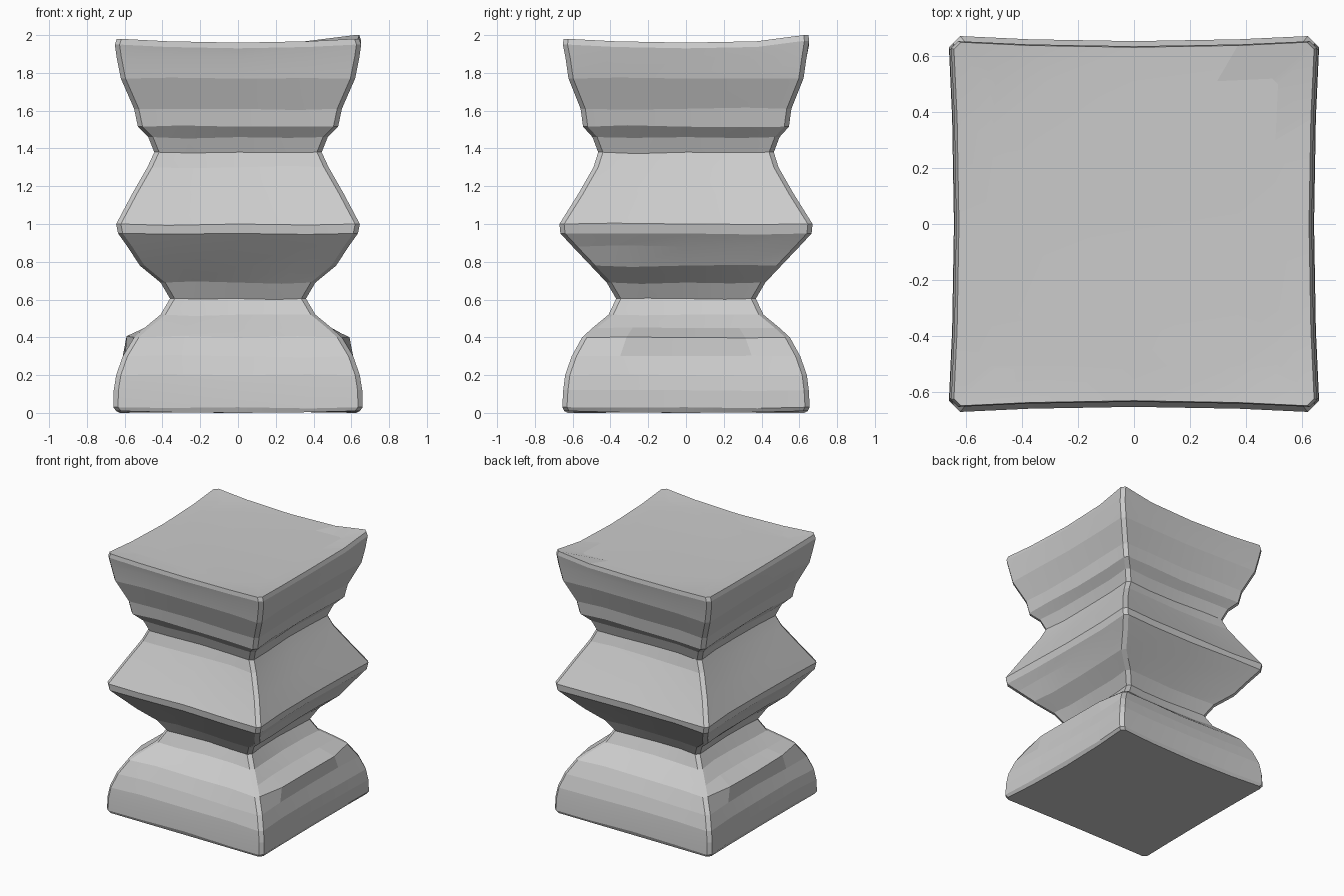
import bpy, bmesh, random
from mathutils import Vector

random.seed(4)
cube = bpy.data.objects.get("Cube")
if cube:
    bpy.data.objects.remove(cube)

# Outline of the carved column: (height, half width in x, half width in y)
PROFILE = [
    (0.00, 0.645, 0.645), (0.03, 0.66, 0.655), (0.12, 0.658, 0.65), (0.20, 0.645, 0.64),
    (0.30, 0.61, 0.605), (0.40, 0.55, 0.55), (0.45, 0.495, 0.495), (0.52, 0.41, 0.41),
    (0.605, 0.36, 0.37), (0.69, 0.41, 0.42), (0.78, 0.52, 0.505), (0.88, 0.585, 0.60),
    (0.95, 0.635, 0.665), (1.00, 0.645, 0.67), (1.16, 0.56, 0.57), (1.30, 0.48, 0.49),
    (1.38, 0.443, 0.465), (1.46, 0.475, 0.495), (1.515, 0.53, 0.545), (1.61, 0.55, 0.558),
    (1.77, 0.62, 0.622), (1.88, 0.642, 0.638), (1.95, 0.652, 0.652), (1.98, 0.642, 0.648),
]
STEPS = (-1, -0.6, 0, 0.6, 1)
CHAMFER = 0.025
LEDGE_HEIGHT = 0.40


def ring_points(z, hx, hy):
    """Square ring with chamfered corners and slightly hollow sides."""
    points = []
    for side in range(4):
        along, out = (hx, hy) if side % 2 == 0 else (hy, hx)
        for t in STEPS:
            middle = 1 - t * t
            depth = out - 0.018 * middle
            if side % 2 and z == LEDGE_HEIGHT and abs(t) < 1:
                depth = out + 0.04
            u = t * (along - CHAMFER)
            height = z
            if z > 1.9:
                height -= 0.02 * middle
            elif z < 0.01:
                height += 0.01 * (1 - middle)
            elif 0 < abs(t) < 1:
                height += random.uniform(-0.008, 0.008)
            x, y = [(u, -depth), (depth, u), (-u, depth), (-depth, -u)][side]
            if z > 1.9 and x > 0.5 and y > 0.5:
                height += 0.02
            points.append(Vector((x, y, height)))
    return points


def bridge(bm, lower, upper):
    for i in range(len(lower)):
        j = (i + 1) % len(lower)
        bm.faces.new((lower[i], lower[j], upper[j], upper[i]))


# Column body lofted through the square rings
bm = bmesh.new()
rings = [[bm.verts.new(p) for p in ring_points(*row)] for row in PROFILE]
for lower, upper in zip(rings, rings[1:]):
    bridge(bm, lower, upper)

# Nearly flat top with turned-up corners, and flat underside
inner = [bm.verts.new((v.co.x * 0.8, v.co.y * 0.8, 1.96)) for v in rings[-1]]
bridge(bm, rings[-1], inner)
bm.faces.new(inner)
bm.faces.new(reversed(rings[0]))
bmesh.ops.recalc_face_normals(bm, faces=bm.faces)

mesh = bpy.data.meshes.new("carved_column")
bm.to_mesh(mesh)
bm.free()
column = bpy.data.objects.new("carved_column", mesh)
bpy.context.collection.objects.link(column)

# Hand-hewn facets stay flat; only the gentlest bends are smoothed
bpy.context.view_layer.objects.active = column
column.select_set(True)
bpy.ops.object.shade_smooth_by_angle(angle=0.1)
